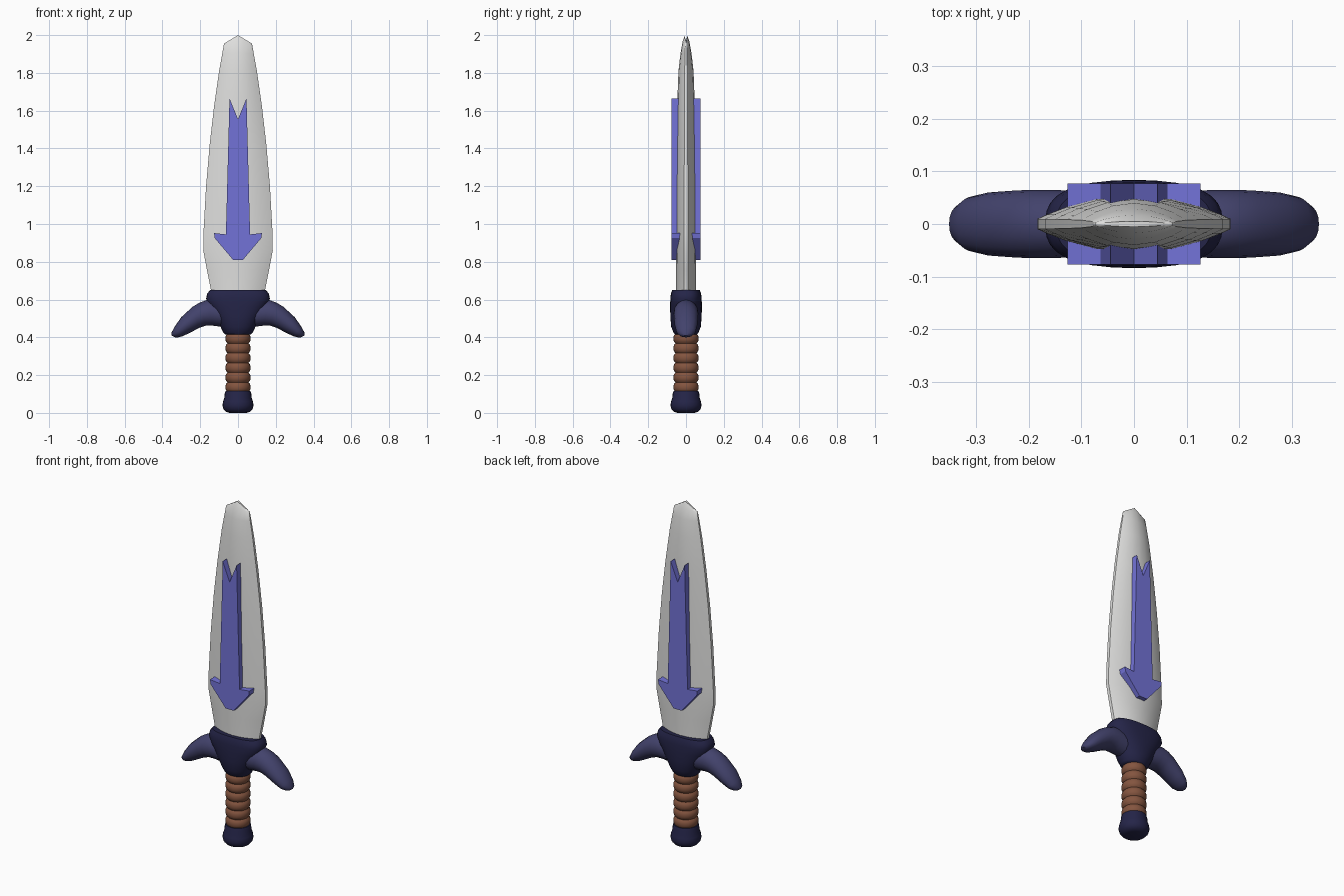
import bpy, bmesh, math

if "Cube" in bpy.data.objects:
    bpy.data.objects.remove(bpy.data.objects["Cube"])


def material(name, rgb):
    m = bpy.data.materials.new(name)
    m.diffuse_color = (*rgb, 1)
    m.use_nodes = True
    m.node_tree.nodes["Principled BSDF"].inputs["Base Color"].default_value = m.diffuse_color
    return m


STEEL = material("pale steel", (0.74, 0.74, 0.73))
VIOLET = material("violet inlay", (0.17, 0.17, 0.68))
NAVY = material("dark navy", (0.018, 0.018, 0.065))
WING = material("wing navy", (0.055, 0.055, 0.15))
BROWN = material("brown leather", (0.23, 0.09, 0.05))


def finish(bm, name, mat, angle=None):
    bmesh.ops.recalc_face_normals(bm, faces=bm.faces)
    me = bpy.data.meshes.new(name)
    bm.to_mesh(me)
    bm.free()
    me.materials.append(mat)
    ob = bpy.data.objects.new(name, me)
    bpy.context.collection.objects.link(ob)
    if angle:
        bpy.ops.object.select_all(action='DESELECT')
        ob.select_set(True)
        bpy.context.view_layer.objects.active = ob
        bpy.ops.object.shade_smooth_by_angle(angle=math.radians(angle))
    return ob


def loft(name, rings, mat, angle=40):
    """Skin a list of equal-length point rings and cap both ends."""
    bm = bmesh.new()
    vs = [[bm.verts.new(p) for p in r] for r in rings]
    n = len(vs[0])
    for a, b in zip(vs, vs[1:]):
        for i in range(n):
            j = (i + 1) % n
            bm.faces.new((a[i], a[j], b[j], b[i]))
    bm.faces.new(vs[0])
    bm.faces.new(vs[-1])
    return finish(bm, name, mat, angle)


def super_ring(hx, hy, z, p, n=32):
    """Rounded-box ring; p = 1 is an ellipse, smaller is boxier."""
    def f(v):
        return math.copysign(abs(v) ** p, v)
    return [(hx * f(math.cos(2 * math.pi * i / n)),
             hy * f(math.sin(2 * math.pi * i / n)), z) for i in range(n)]


def lens_ring(hx, hy, top, drop):
    """Blade section with blunt edges; drop lowers the edges into a point."""
    us = [-1, -0.9, -0.7, -0.4, 0, 0.4, 0.7, 0.9, 1]
    front = [(u * hx, -hy * (1 - 0.82 * u * u), top - drop * abs(u)) for u in us]
    back = [(x, -y, z) for x, y, z in reversed(front)]
    return front + back


# blade: half width, half thickness, height, edge drop
BLADE = [(0.14, 0.052, 0.60, 0), (0.143, 0.052, 0.65, 0), (0.165, 0.053, 0.76, 0),
         (0.184, 0.054, 0.86, 0), (0.183, 0.054, 0.95, 0), (0.169, 0.053, 1.2, 0),
         (0.15, 0.05, 1.42, 0), (0.127, 0.047, 1.62, 0), (0.1, 0.04, 1.81, 0),
         (0.083, 0.029, 1.905, 0), (0.074, 0.017, 1.97, 0.015), (0.07, 0.005, 2.0, 0.042)]
loft("blade", [lens_ring(*b) for b in BLADE], STEEL, 45)

# arrow inlay running through the blade
half = [(0, 1.555), (0.045, 1.665), (0.049, 1.51), (0.064, 0.945), (0.127, 0.952),
        (0.123, 0.925), (0.026, 0.81)]
outline = half + [(-x, z) for x, z in reversed(half[1:])]
bm = bmesh.new()
face = bm.faces.new([bm.verts.new((x, -0.077, z)) for x, z in outline])
out = bmesh.ops.extrude_face_region(bm, geom=[face])
bmesh.ops.translate(bm, vec=(0, 0.154, 0),
                    verts=[v for v in out["geom"] if isinstance(v, bmesh.types.BMVert)])
finish(bm, "arrow_inlay", VIOLET)

# guard collar: half x, half y, height, boxiness
GUARD = [(0.066, 0.058, 0.415, 1), (0.078, 0.066, 0.425, 1), (0.092, 0.078, 0.455, 0.95),
         (0.122, 0.083, 0.51, 0.9), (0.152, 0.084, 0.565, 0.8), (0.169, 0.083, 0.605, 0.75),
         (0.163, 0.08, 0.632, 0.75), (0.148, 0.073, 0.65, 0.75)]
loft("guard_collar", [super_ring(*g) for g in GUARD], NAVY, 50)

# drooping wings: upper x, upper z, lower x, lower z, half thickness
WINGS = [(0.08, 0.590, 0.08, 0.455, 0.060), (0.165, 0.598, 0.135, 0.462, 0.065),
         (0.205, 0.583, 0.17, 0.462, 0.065), (0.240, 0.562, 0.205, 0.45, 0.064),
         (0.30, 0.507, 0.255, 0.424, 0.060), (0.335, 0.457, 0.295, 0.405, 0.051),
         (0.352, 0.425, 0.318, 0.400, 0.034), (0.352, 0.410, 0.332, 0.400, 0.014)]


def wing_ring(side, ux, uz, lx, lz, hy, n=16):
    ring = []
    for i in range(n):
        a = 2 * math.pi * i / n
        t = 0.5 + 0.5 * math.cos(a)
        ring.append((side * (lx + (ux - lx) * t), hy * math.sin(a), lz + (uz - lz) * t))
    return ring


for label, side in (("left", -1), ("right", 1)):
    loft(label + "_wing", [wing_ring(side, *w) for w in WINGS], WING, 50)

# wrapped grip: stacked bulges
COUNT, Z0, Z1 = 6, 0.11, 0.42
rings = []
for k in range(COUNT * 6 + 1):
    r = 0.056 + 0.011 * abs(math.sin(math.pi * k / 6)) ** 0.6
    rings.append(super_ring(r, r, Z0 + (Z1 - Z0) * k / (COUNT * 6), 1, 24))
loft("grip", rings, BROWN, 50)

# pommel: radius, height
POMMEL = [(0.045, 0.0), (0.064, 0.006), (0.077, 0.02), (0.082, 0.04), (0.079, 0.06),
          (0.072, 0.08), (0.07, 0.105), (0.066, 0.116)]
loft("pommel", [super_ring(r, r, z, 1, 24) for r, z in POMMEL], NAVY, 50)
